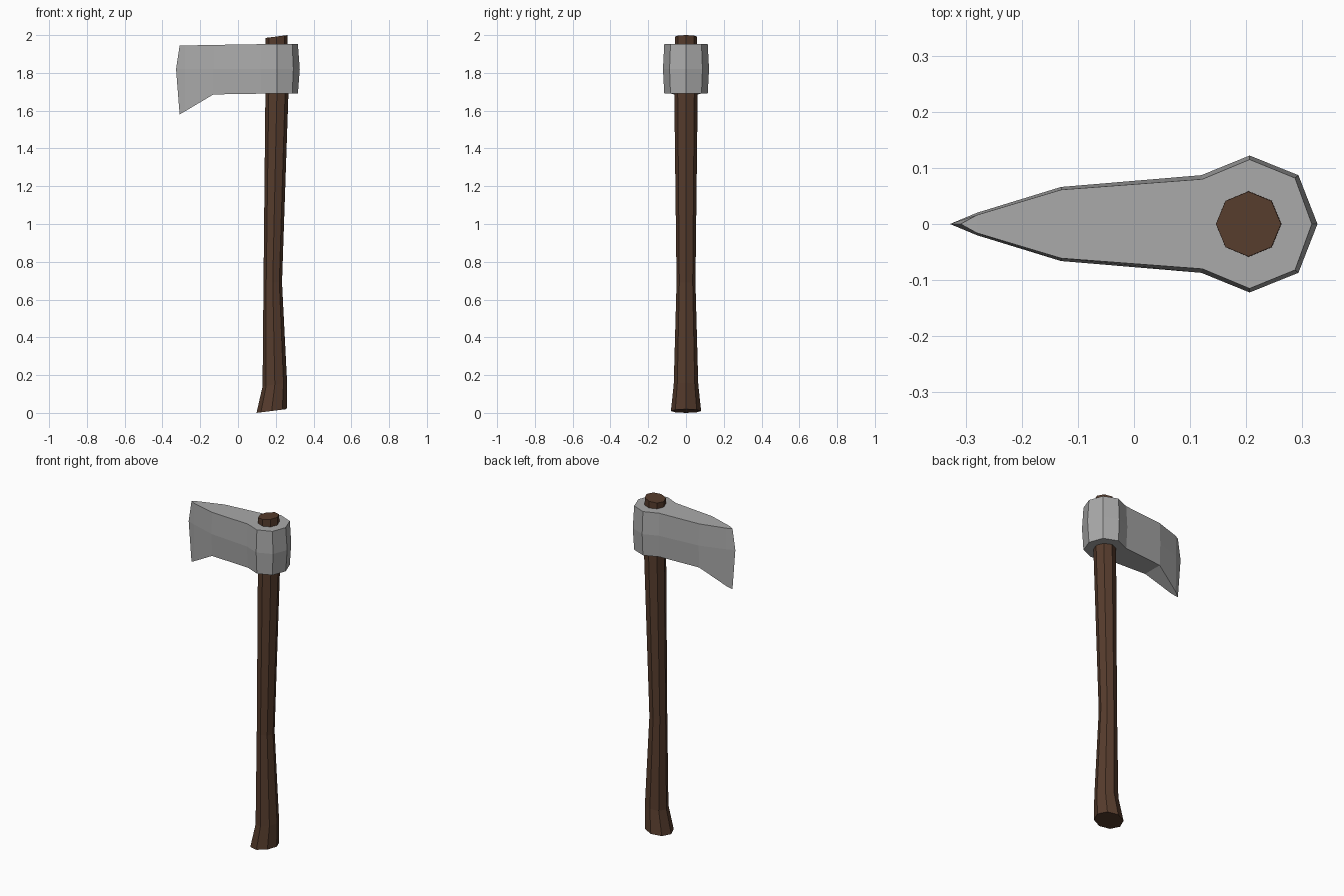
import bpy, bmesh
from math import cos, sin, pi

cube = bpy.data.objects.get("Cube")
if cube:
    bpy.data.objects.remove(cube, do_unlink=True)


def material(name, rgb):
    mat = bpy.data.materials.new(name)
    mat.use_nodes = True
    mat.diffuse_color = (*rgb, 1)
    bsdf = mat.node_tree.nodes["Principled BSDF"]
    bsdf.inputs["Base Color"].default_value = (*rgb, 1)
    bsdf.inputs["Roughness"].default_value = 0.8
    return mat


def bridge(bm, lower, upper):
    count = len(lower)
    for i in range(count):
        j = (i + 1) % count
        bm.faces.new((lower[i], lower[j], upper[j], upper[i]))


def finish(bm, name, mat):
    bmesh.ops.recalc_face_normals(bm, faces=bm.faces)
    mesh = bpy.data.meshes.new(name)
    bm.to_mesh(mesh)
    bm.free()
    mesh.materials.append(mat)
    obj = bpy.data.objects.new(name, mesh)
    bpy.context.collection.objects.link(obj)
    return obj


wood = material("dark brown wood", (0.093, 0.045, 0.026))
steel = material("grey steel", (0.40, 0.40, 0.40))

# Handle: eight-sided loft with a flared, slanted foot
# Each section: left x, right x, half depth, left z, right z
sections = [
    (0.098, 0.258, 0.080, 0.00, 0.02),
    (0.130, 0.260, 0.065, 0.14, 0.16),
    (0.135, 0.233, 0.050, 0.69, 0.69),
    (0.145, 0.267, 0.062, 1.69, 1.69),
    (0.146, 0.262, 0.058, 1.985, 2.0),
]
bm = bmesh.new()
rings = []
for left, right, depth, z_left, z_right in sections:
    ring = []
    for k in range(8):
        t = (1 + cos(k * pi / 4)) / 2
        ring.append(bm.verts.new((left + (right - left) * t,
                                  depth * sin(k * pi / 4),
                                  z_left + (z_right - z_left) * t)))
    rings.append(ring)
for lower, upper in zip(rings, rings[1:]):
    bridge(bm, lower, upper)
bm.faces.new(rings[0])
bm.faces.new(rings[-1])
finish(bm, "handle", wood)

# Axe head: half outlines from cutting edge to poll, mirrored in y
middle = [(-0.328, 0, 1.82), (-0.28, 0.02, 1.82), (-0.13, 0.066, 1.82),
          (0.12, 0.087, 1.82), (0.206, 0.122, 1.82), (0.293, 0.087, 1.82),
          (0.327, 0, 1.82)]
rim = [(-0.309, 0), (-0.28, 0.016), (-0.13, 0.061), (0.122, 0.08),
       (0.206, 0.115), (0.287, 0.082), (0.317, 0)]
top_z = [1.944, 1.945, 1.948, 1.952, 1.953, 1.953, 1.953]
bottom_z = [1.58, 1.597, 1.686, 1.69, 1.69, 1.69, 1.69]


def head_ring(bm, half):
    near = [bm.verts.new(p) for p in half]
    far = [bm.verts.new((x, -y, z)) for x, y, z in half[1:-1]]
    return near + far[::-1]


def cap(bm, ring):
    # Strips across the head keep the hooked heel crisp
    count = len(ring)
    bm.faces.new((ring[0], ring[1], ring[-1]))
    for i in range(1, count // 2 - 1):
        bm.faces.new((ring[i], ring[i + 1], ring[count - i - 1], ring[count - i]))
    h = count // 2
    bm.faces.new((ring[h - 1], ring[h], ring[h + 1]))


bm = bmesh.new()
bottom = head_ring(bm, [(x, y, z) for (x, y), z in zip(rim, bottom_z)])
belly = head_ring(bm, middle)
top = head_ring(bm, [(x, y, z) for (x, y), z in zip(rim, top_z)])
bridge(bm, bottom, belly)
bridge(bm, belly, top)
cap(bm, bottom)
cap(bm, top)
finish(bm, "axe_head", steel)
